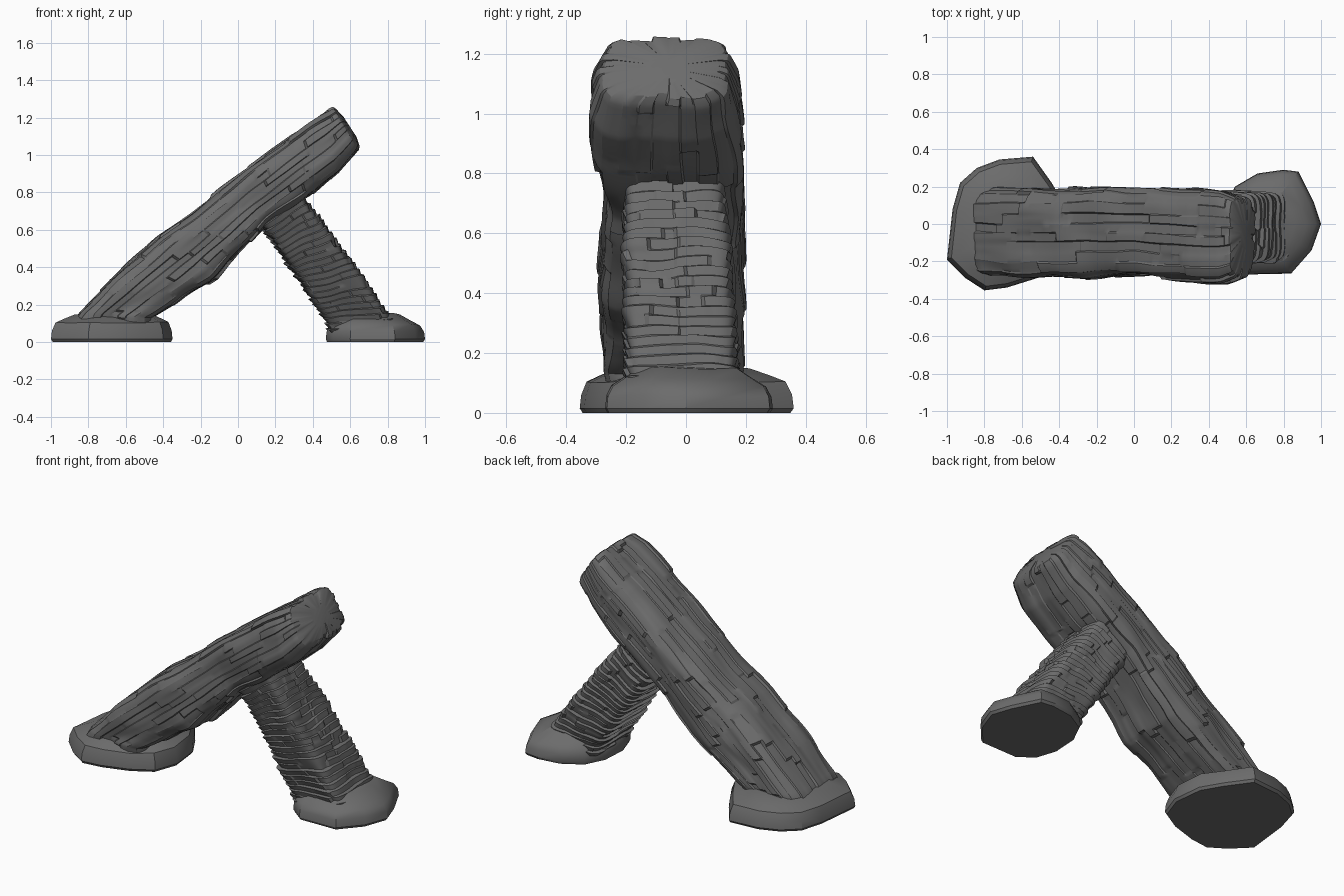
import bpy, bmesh, math, random
from mathutils import Vector, noise

random.seed(4)
if "Cube" in bpy.data.objects:
    bpy.data.objects.remove(bpy.data.objects["Cube"], do_unlink=True)

stone = bpy.data.materials.new("dark grey rock")
stone.use_nodes = True
GREY = (0.15, 0.15, 0.15, 1)
stone.diffuse_color = GREY
stone.node_tree.nodes["Principled BSDF"].inputs["Base Color"].default_value = GREY


def build(name, rings, angle):
    """Skin a stack of closed rings, cap both ends and shade it."""
    bm = bmesh.new()
    rows = [[bm.verts.new(p) for p in ring] for ring in rings]
    n = len(rows[0])
    for low, high in zip(rows, rows[1:]):
        for i in range(n):
            j = (i + 1) % n
            bm.faces.new((low[i], low[j], high[j], high[i]))
    bm.faces.new(rows[0])
    bm.faces.new(rows[-1])
    bmesh.ops.recalc_face_normals(bm, faces=bm.faces)
    mesh = bpy.data.meshes.new(name)
    bm.to_mesh(mesh)
    bm.free()
    obj = bpy.data.objects.new(name, mesh)
    bpy.context.collection.objects.link(obj)
    mesh.materials.append(stone)
    bpy.ops.object.select_all(action="DESELECT")
    obj.select_set(True)
    bpy.context.view_layer.objects.active = obj
    bpy.ops.object.shade_smooth_by_angle(angle=math.radians(angle))
    return obj


def wobble(a, b, c=0.0):
    return noise.noise(Vector((a, b, c)))


def slabs(lanes, shortest, longest):
    """Cut each lane into random lengths, each with its own height."""
    table = []
    for _ in range(lanes):
        at, lane = -random.random() * longest, []
        while at < 1:
            size = random.uniform(shortest, longest)
            lane.append((at, at + size, random.uniform(-1, 1)))
            at += size
        table.append(lane)
    return table


def slab_height(lane, t, slope):
    for start, end, height in lane:
        if t < end:
            return height + slope * ((t - start) / (end - start) - 0.5)
    return 0


def split(lanes, gap):
    """Positions hugging both sides of every lane border."""
    return [(i + f) / lanes for i in range(lanes) for f in (gap, 0.5, 1 - gap)]


def column(name, sections, us, ts, power, relief):
    """Rounded box through sections (upper x, z, lower x, z, y min, y max)."""
    lengths = [0]
    for a, b in zip(sections, sections[1:]):
        mid = Vector((a[0] + a[2] - b[0] - b[2], a[1] + a[3] - b[1] - b[3])) / 2
        lengths.append(lengths[-1] + mid.length)
    rings = []
    for t in ts:
        d = t * lengths[-1]
        k = max(i for i in range(len(sections) - 1) if lengths[i] <= d)
        f = (d - lengths[k]) / (lengths[k + 1] - lengths[k])
        s = [p + (q - p) * f for p, q in zip(sections[k], sections[k + 1])]
        upper, lower = Vector((s[0], s[4], s[1])), Vector((s[2], s[5], s[3]))
        mid = (upper + lower) / 2
        across = Vector((s[0] - s[2], 0, s[1] - s[3])) / 2
        side = Vector((0, (s[5] - s[4]) / 2, 0))
        ring = []
        for u in us:
            a = 2 * math.pi * (u + 0.006 * wobble(t * 9, u * 20))
            c, w = math.cos(a), math.sin(a)
            r = (abs(c) ** power + abs(w) ** power) ** (-1 / power)
            out = (across.normalized() * math.copysign(abs(c) ** (power - 1), c)
                   + side.normalized() * math.copysign(abs(w) ** (power - 1), w))
            ring.append(mid + (across * c + side * w) * r + out.normalized() * relief(u, t))
        rings.append(ring)
    return build(name, rings, 28)


# Long leaning beam with grain running along its length
beam = [(-.93, .05, -.46, .04, -.25, .17), (-.85, .16, -.47, .13, -.27, .18),
        (-.68, .33, -.31, .22, -.28, .185), (-.42, .56, -.13, .34, -.28, .185),
        (-.24, .69, .02, .49, -.275, .19), (0, .88, .16, .63, -.275, .185),
        (.28, 1.11, .39, .79, -.305, .18), (.44, 1.215, .54, .91, -.305, .17),
        (.51, 1.25, .635, 1.03, -.28, .15), (.535, 1.235, .645, 1.07, -.22, .11),
        (.57, 1.195, .625, 1.11, -.13, .02)]
BEAM_LANES = 30
grain = slabs(BEAM_LANES, .08, .3)


def beam_relief(u, t):
    lane = grain[int(u * BEAM_LANES) % BEAM_LANES]
    ring = 2 * math.pi * u
    swell = wobble(math.cos(ring) * 1.5, math.sin(ring) * 1.5, t * 7)
    return .008 * slab_height(lane, t, -.9) + .018 * swell


column("leaning_beam", beam, split(BEAM_LANES, .06),
       [i / 130 for i in range(131)], 4.5, beam_relief)

# Short prop made of stacked, stepped layers
prop = [(.27, .89, .05, .73, -.2, .12), (.35, .77, .13, .61, -.205, .125),
        (.57, .48, .29, .38, -.205, .15), (.80, .16, .46, .13, -.2, .175),
        (.86, .06, .50, .04, -.2, .175)]
PROP_LAYERS = 26
layers = slabs(PROP_LAYERS, .05, .17)


def prop_relief(u, t):
    level = t * PROP_LAYERS
    lane = layers[min(int(level), PROP_LAYERS - 1)]
    lip = .014 * (.5 - level % 1)
    return .008 * slab_height(lane, u, .4) + lip + .008 * wobble(u * 9, t * 5)


def tilt_layers(obj):
    # Let the layer lines wander up and down a little
    for v in obj.data.vertices:
        p = v.co
        shift = .016 * wobble(p.x * 7, p.y * 7, p.z * 3)
        p.x -= shift * .6
        p.z += shift


tilt_layers(column("layered_prop", prop, [i / 110 for i in range(110)],
                   split(PROP_LAYERS, .08), 7, prop_relief))


# Rock feet: faceted slabs that rise toward the column they carry
def foot(name, outline, centre, tiers):
    rings = []
    for scale, z in tiers:
        ring = []
        for i, (x, y) in enumerate(outline):
            lift = .012 * wobble(x * 4, y * 4, z) if z > .03 else 0
            ring.append((centre[0] + (x - centre[0]) * scale,
                         centre[1] + (y - centre[1]) * scale, z + lift))
        rings.append(ring)
    return build(name, rings, 32)


foot("beam_foot",
     [(-1, -.19), (-.97, .08), (-.93, .22), (-.84, .3), (-.72, .345), (-.54, .36),
      (-.44, .22), (-.37, .1), (-.35, -.08), (-.4, -.22), (-.52, -.29),
      (-.68, -.34), (-.8, -.355), (-.9, -.29)],
     (-.66, -.03), [(.97, 0), (1, .015), (.985, .06), (.93, .105), (.8, .125), (.62, .15)])
foot("prop_foot",
     [(1, 0), (.96, .12), (.88, .28), (.8, .29), (.66, .27), (.54, .2), (.48, .08),
      (.47, -.08), (.51, -.2), (.6, -.27), (.84, -.265), (.95, -.14)],
     (.66, 0), [(.97, 0), (1, .015), (.985, .055), (.92, .09), (.78, .115), (.6, .15)])
